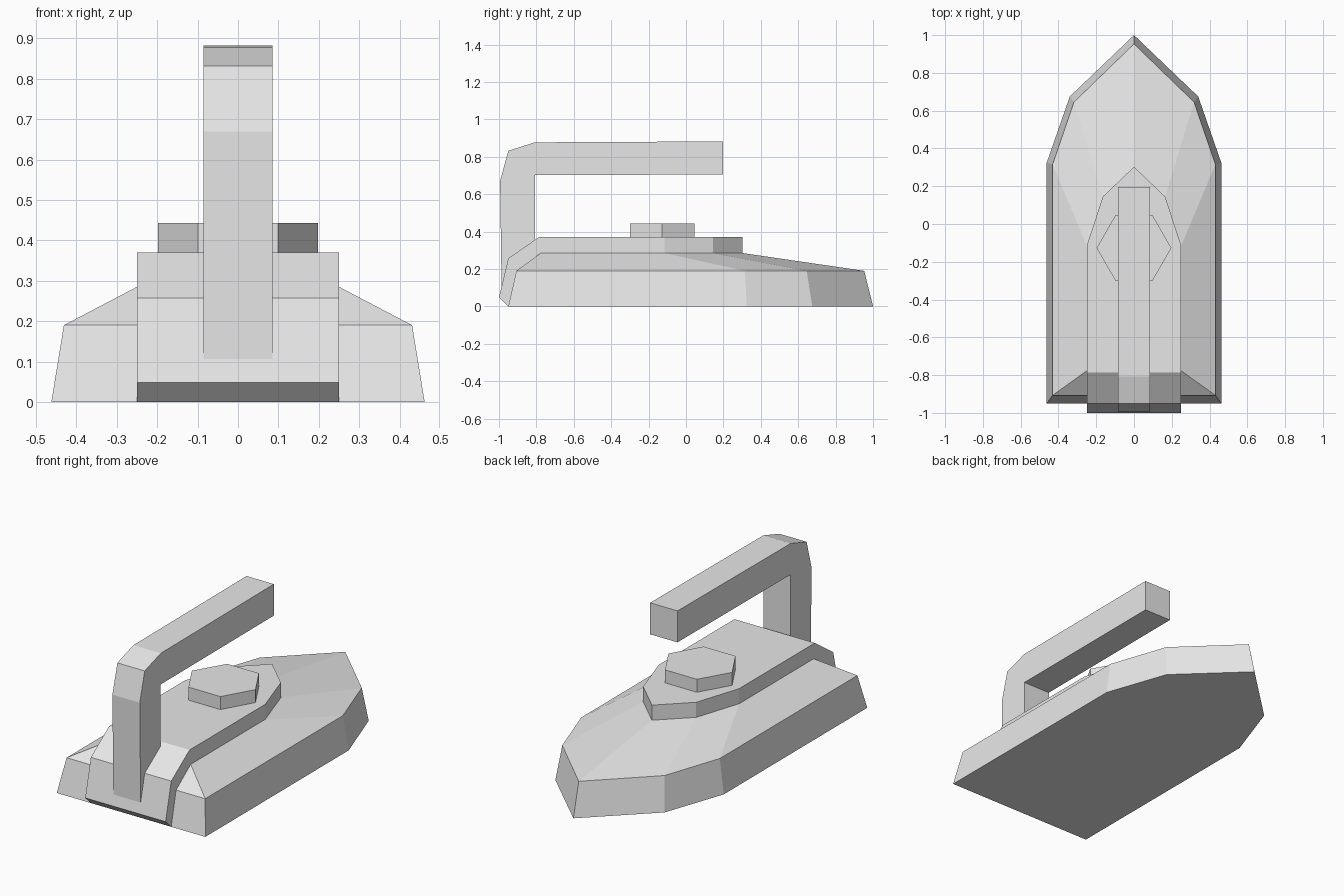
import bpy, bmesh
from math import radians
from mathutils import Matrix

cube = bpy.data.objects.get("Cube")
if cube:
    bpy.data.objects.remove(cube, do_unlink=True)

grey = bpy.data.materials.new("light_grey")
grey.use_nodes = True
grey.diffuse_color = (0.8, 0.8, 0.8, 1)
grey.node_tree.nodes["Principled BSDF"].inputs["Base Color"].default_value = (0.8, 0.8, 0.8, 1)


def finish(name, bm):
    bmesh.ops.remove_doubles(bm, verts=bm.verts, dist=0.0001)
    bmesh.ops.recalc_face_normals(bm, faces=bm.faces)
    mesh = bpy.data.meshes.new(name)
    bm.to_mesh(mesh)
    bm.free()
    mesh.materials.append(grey)
    obj = bpy.data.objects.new(name, mesh)
    bpy.context.collection.objects.link(obj)
    return obj


def loft(name, rings, cap_end=True):
    """Skin a list of equal-length point rings and cap the ends."""
    bm = bmesh.new()
    loops = [[bm.verts.new(p) for p in ring] for ring in rings]
    for a, b in zip(loops, loops[1:]):
        for i in range(len(a)):
            j = (i + 1) % len(a)
            bm.faces.new((a[i], a[j], b[j], b[i]))
    bm.faces.new(loops[0])
    if cap_end:
        bm.faces.new(loops[-1])
    return finish(name, bm)


def hull_ring(z, tip, half):
    """Symmetric outline: right side points, the tip, then the left side."""
    right = [(x, y, z) for x, y in half]
    return right + [(0, tip, z)] + [(-x, y, z) for x, y, z in reversed(right)]


# Soleplate body: sloped skirt, then shoulders rising to the raised plate
loft("iron_body", [
    hull_ring(0, 1.0, [(0.462, -0.95), (0.462, 0.325), (0.34, 0.675)]),
    hull_ring(0.19, 0.953, [(0.431, -0.907), (0.431, 0.315), (0.318, 0.645)]),
    hull_ring(0.285, 0.303, [(0.25, -0.777), (0.25, -0.115), (0.165, 0.145)]),
])

# Raised plate with a pointed prow, folding down over the heel
stations = [  # half width, top y, top z, underside y, underside z
    (0.25, -1.0, 0.048, -0.95, 0),
    (0.25, -0.95, 0.257, -0.86, 0.16),
    (0.25, -0.787, 0.37, -0.75, 0.26),
    (0.25, -0.115, 0.37, -0.115, 0.28),
    (0.165, 0.145, 0.37, 0.145, 0.28),
    (0, 0.303, 0.37, 0.303, 0.28),
]
loft("raised_plate", [
    [(-w, ty, tz), (w, ty, tz), (w, by, bz), (-w, by, bz)]
    for w, ty, tz, by, bz in stations
], cap_end=False)

# Six-sided dial
bm = bmesh.new()
bmesh.ops.create_cone(
    bm, cap_ends=True, segments=6, radius1=0.198, radius2=0.198, depth=0.08,
    matrix=Matrix.Translation((0, -0.127, 0.403)) @ Matrix.Rotation(radians(30), 4, "Z"))
# Keep a corner of the dial on each side
if max(v.co.x for v in bm.verts) < 0.19:
    bmesh.ops.rotate(bm, verts=bm.verts, cent=(0, -0.127, 0),
                     matrix=Matrix.Rotation(radians(30), 3, "Z"))
finish("dial", bm)

# Bent handle rising from the heel
profile = [(-0.986, 0.1), (-0.994, 0.67), (-0.95, 0.832), (-0.808, 0.877),
           (0.197, 0.882), (0.197, 0.705), (-0.808, 0.702), (-0.808, 0.2)]
loft("handle", [[(x, y, z) for y, z in profile] for x in (-0.085, 0.085)])
